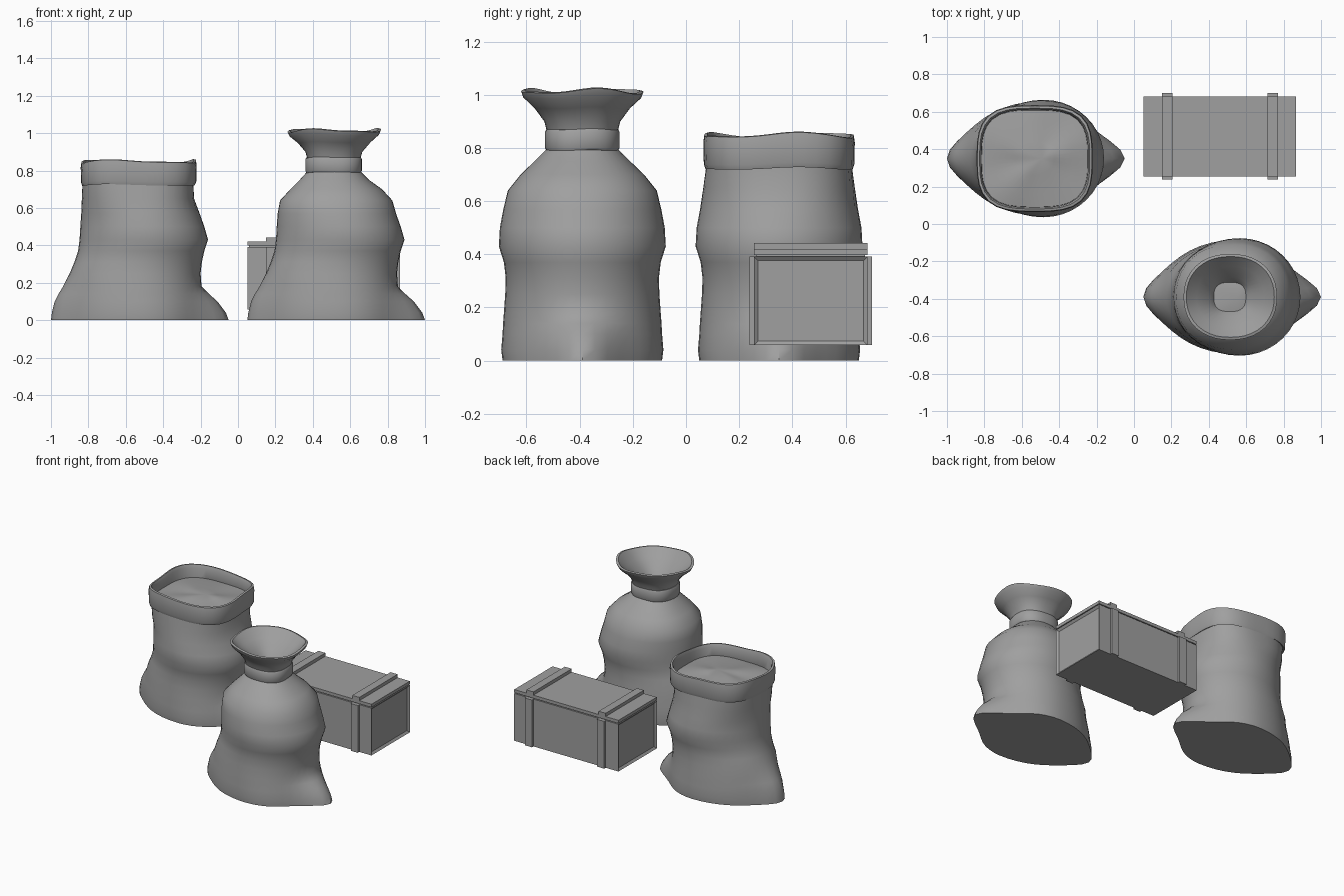
import bpy, bmesh, math
from mathutils import Vector

cube = bpy.data.objects.get("Cube")
if cube:
    bpy.data.objects.remove(cube, do_unlink=True)

GREY = (0.35, 0.35, 0.35, 1)
grey = bpy.data.materials.new("plain grey")
grey.use_nodes = True
grey.diffuse_color = GREY
grey.node_tree.nodes["Principled BSDF"].inputs["Base Color"].default_value = GREY

SIDES = 40


def finish(name, bm, location=(0, 0, 0), smooth=None):
    mesh = bpy.data.meshes.new(name)
    bm.to_mesh(mesh)
    bm.free()
    mesh.materials.append(grey)
    obj = bpy.data.objects.new(name, mesh)
    bpy.context.collection.objects.link(obj)
    obj.location = location
    if smooth:
        bpy.ops.object.select_all(action='DESELECT')
        obj.select_set(True)
        bpy.context.view_layer.objects.active = obj
        bpy.ops.object.shade_smooth_by_angle(angle=math.radians(smooth))
    return obj


def ring(z, left, right, half, power=2, wave=0, ears=(0, 0)):
    """Rounded outline at one height, with optional pointed ears on the x ends."""
    middle = (left + right) / 2 + 0.05 * max(0, 1 - z / 0.7)
    points = []
    for i in range(SIDES):
        t = math.tau * i / SIDES
        c, s = math.cos(t), math.sin(t)
        r = (abs(c) ** power + abs(s) ** power) ** (-1 / power)
        reach = right - middle if c > 0 else middle - left
        ear = (ears[1] if c > 0 else -ears[0]) * abs(c) ** 12
        lift = wave * (math.sin(3 * t + 1) + 0.5 * math.sin(5 * t))
        points.append(Vector((middle + r * c * reach + ear, r * s * half, z + lift)))
    return points


def loft(name, rings, location, bottom=False, top=False, loop=False):
    bm = bmesh.new()
    rows = [[bm.verts.new(p) for p in pts] for pts in rings]
    pairs = list(zip(rows, rows[1:]))
    if loop:
        pairs.append((rows[-1], rows[0]))
    for low, high in pairs:
        for i in range(SIDES):
            j = (i + 1) % SIDES
            bm.faces.new((low[i], low[j], high[j], high[i]))
    if bottom:
        bm.faces.new(rows[0][::-1])
    if top:
        centre = sum((v.co for v in rows[-1]), Vector()) / SIDES
        tip = bm.verts.new(centre + Vector((0.04, 0, 0.012)))
        for i in range(SIDES):
            bm.faces.new((rows[-1][i], rows[-1][(i + 1) % SIDES], tip))
    return finish(name, bm, location, smooth=40)


def box(name, low, high):
    bm = bmesh.new()
    bmesh.ops.create_cube(bm, size=1)
    low, high = Vector(low), Vector(high)
    for v in bm.verts:
        v.co = (low + high) / 2 + v.co * (high - low)
    return bm if name is None else finish(name, bm)


# Lower part shared by both sacks: slumped sides with a pinched ear at each end
def sack_base():
    return [
        ring(0, -.40, .34, .30, ears=(.075, .135)),
        ring(.04, -.40, .34, .305, ears=(.07, .12)),
        ring(.10, -.395, .335, .30, ears=(.06, .08)),
        ring(.14, -.39, .33, .298, ears=(.045, .04)),
        ring(.18, -.38, .325, .295, ears=(.03, .005)),
        ring(.25, -.375, .325, .29),
        ring(.31, -.35, .332, .288),
        ring(.37, -.33, .345, .295),
        ring(.43, -.322, .365, .314),
        ring(.50, -.318, .345, .31),
        ring(.57, -.313, .32, .297, 2.1),
    ]


# Tied sack
tied = (.525, -.39, 0)
loft("tied_sack_body", sack_base() + [
    ring(.64, -.30, .30, .28, 2.2),
    ring(.70, -.245, .245, .232, 2.2),
    ring(.75, -.195, .175, .18, 2.2),
    ring(.80, -.15, .125, .13, 2.3),
], tied, bottom=True)
loft("tied_sack_neck_band", [
    ring(.785, -.12, .09, .10, 2.5),
    ring(.79, -.16, .132, .135, 2.5, .002),
    ring(.80, -.165, .138, .14, 2.5),
    ring(.86, -.165, .138, .14, 2.5),
    ring(.87, -.16, .132, .135, 2.5, .002),
    ring(.872, -.12, .09, .10, 2.5),
], tied, loop=True)
loft("tied_sack_mouth", [
    ring(.85, -.15, .125, .13, 2.4),
    ring(.90, -.165, .14, .143, 2.4),
    ring(.95, -.205, .185, .18, 2.2, .003),
    ring(.99, -.25, .23, .222, 2.2, .006),
    ring(1.012, -.26, .24, .23, 2.2, .008),
    ring(1.016, -.245, .225, .216, 2.2, .008),
    ring(.96, -.19, .17, .165, 2.2, .003),
    ring(.90, -.12, .10, .105, 2.4),
    ring(.86, -.098, .073, .078, 2.8),
], tied, top=True)

# Open sack with a rolled cuff and filled inside
opened = (-.525, .35, 0)
loft("open_sack_body", sack_base() + [
    ring(.65, -.31, .29, .285, 2.5),
    ring(.76, -.305, .285, .27, 3),
], opened, bottom=True)
loft("open_sack_cuff", [
    ring(.735, -.295, .28, .26, 3.2),
    ring(.722, -.308, .295, .277, 3.2, .004),
    ring(.74, -.314, .302, .283, 3.2, .004),
    ring(.82, -.316, .304, .285, 3.2, .006),
    ring(.847, -.312, .30, .281, 3.2, .008),
    ring(.85, -.30, .288, .269, 3.2, .008),
    ring(.83, -.292, .28, .261, 3.2, .006),
    ring(.74, -.288, .276, .257, 3.2),
], opened, loop=True)
loft("open_sack_contents", [
    ring(.765, -.295, .283, .264, 3.2),
    ring(.775, -.22, .20, .19, 2.6, .006),
    ring(.785, -.11, .10, .09, 2, .004),
], opened, top=True)

# Crate box with recessed end panels
X0, X1, Y0, Y1, Z0, Z1 = .05, .865, .255, .683, .058, .392
bm = box(None, (X0, Y0, Z0), (X1, Y1, Z1))
bm.normal_update()
ends = [f for f in bm.faces if abs(f.normal.x) > .9]
bmesh.ops.inset_individual(bm, faces=ends, thickness=.022, depth=-.012)
finish("crate_box", bm)

# Crate lid, sitting on a narrow shadow gap
box("crate_lid_gap", (X0 + .01, Y0 + .01, Z1 - .005), (X1 - .01, Y1 - .01, Z1 + .01))
box("crate_lid", (X0, Y0, Z1 + .006), (X1, Y1, .42))

# Crate battens across the lid and down both long sides
for side, x in (("right", .15), ("left", .715)):
    box(f"{side}_lid_batten", (x, Y0, .415), (x + .055, Y1, .443))
    box(f"{side}_front_batten", (x, Y0 - .017, Z0), (x + .055, Y0 + .005, Z1))
    box(f"{side}_back_batten", (x, Y1 - .005, Z0), (x + .055, Y1 + .017, Z1))
